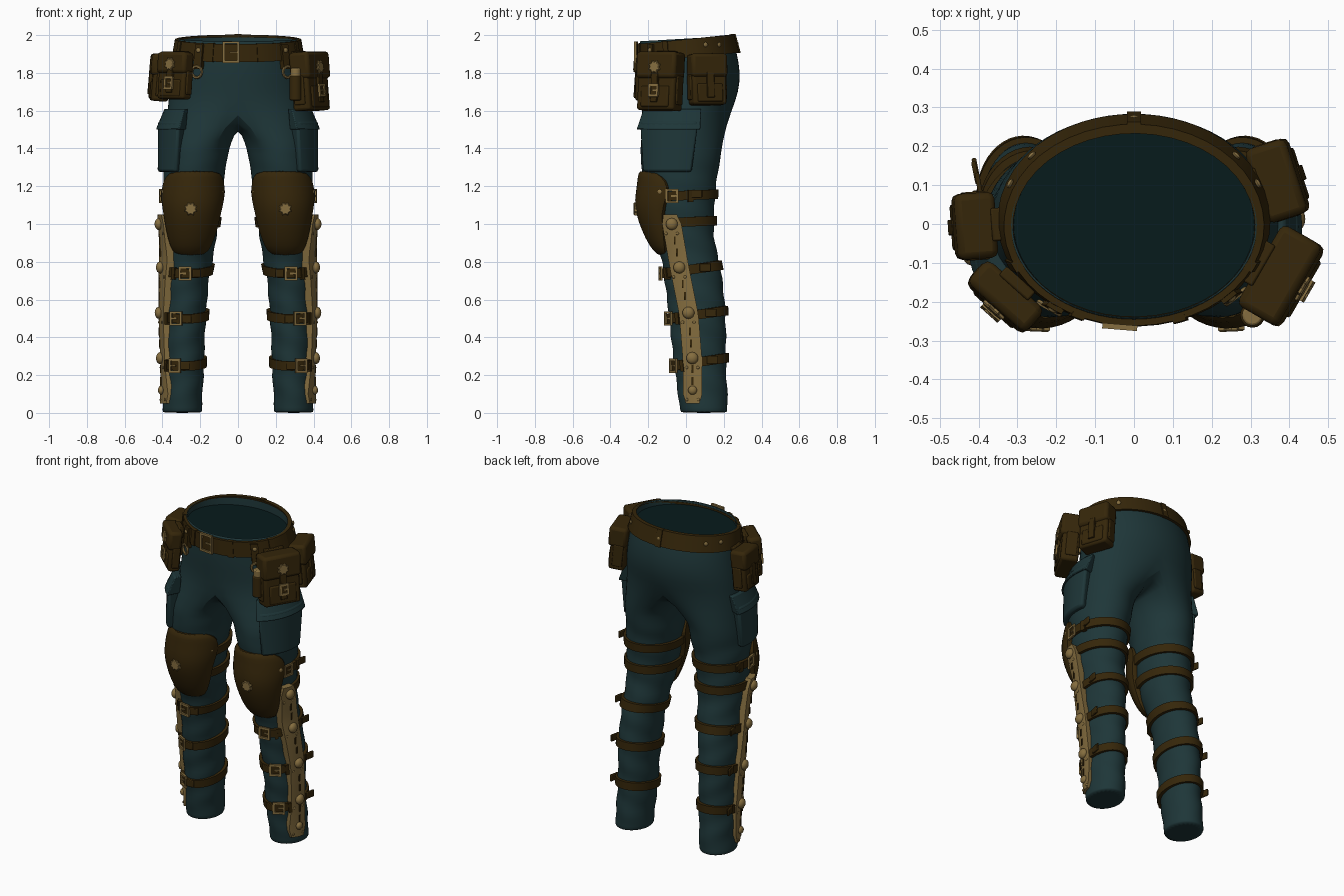
import bpy, bmesh
from math import sin, cos, pi, radians, atan2, sqrt
from mathutils import Matrix, Vector

cube = bpy.data.objects.get("Cube")
if cube:
    bpy.data.objects.remove(cube, do_unlink=True)


def material(name, rgb):
    m = bpy.data.materials.new(name)
    m.use_nodes = True
    m.diffuse_color = (*rgb, 1)
    m.node_tree.nodes["Principled BSDF"].inputs["Base Color"].default_value = (*rgb, 1)
    return m


CLOTH = material("teal cloth", (0.013, 0.037, 0.040))
LINING = material("dark teal lining", (0.002, 0.0105, 0.0115))
LEATHER = material("brown leather", (0.036, 0.0195, 0.003))
BRASS = material("aged brass", (0.235, 0.155, 0.05))

# Cross-sections: height, outer x, inner x, front y, back y
LEG = [(0, .4, .19, -.03, .22), (.12, .395, .185, -.045, .22), (.25, .39, .18, -.065, .212),
       (.4, .392, .175, -.08, .213), (.55, .392, .165, -.095, .21), (.7, .388, .155, -.115, .195),
       (.82, .382, .13, -.13, .172), (.92, .382, .115, -.17, .15), (1.05, .39, .1, -.21, .15),
       (1.2, .395, .08, -.225, .16), (1.32, .395, .06, -.24, .18), (1.42, .39, .04, -.245, .195),
       (1.6, .375, .02, -.24, .24)]
HIP = [(1.6, .375, -.375, -.235, .245), (1.7, .365, -.365, -.24, .28),
       (1.8, .35, -.35, -.25, .29), (1.9, .335, -.335, -.25, .272),
       (1.983, .32, -.32, -.247, .243)]


def section(table, z):
    """Centre and radii of the oval at height z."""
    z = min(max(z, table[0][0]), table[-1][0])
    for a, b in zip(table, table[1:]):
        if z <= b[0]:
            k = (z - a[0]) / (b[0] - a[0])
            o, i, f, r = [p + (q - p) * k for p, q in zip(a[1:], b[1:])]
            return (o + i) / 2, (f + r) / 2, (o - i) / 2, (r - f) / 2


def surf(table, z, deg, off=0):
    cx, cy, rx, ry = section(table, z)
    t = radians(deg)
    return Vector((cx + (rx + off) * cos(t), cy + (ry + off) * sin(t), z))


def place(at, deg, lean=0):
    """Local x = sideways, y = up, z = outward along the given heading."""
    a = radians(deg)
    m = Matrix(((-sin(a), 0, cos(a)), (cos(a), 0, sin(a)), (0, 1, 0))).to_4x4()
    return Matrix.Translation(at) @ m @ Matrix.Rotation(radians(lean), 4, 'X')


def on(table, z, deg, off=0):
    """Placement on the surface of an oval, facing along its normal."""
    _, _, rx, ry = section(table, z)
    t = radians(deg)
    return place(surf(table, z, deg, off), atan2(sin(t) / ry, cos(t) / rx) * 180 / pi)


def finish(name, bm, mat, mirror=False, bevel=0, sub=0):
    bmesh.ops.recalc_face_normals(bm, faces=bm.faces)
    me = bpy.data.meshes.new(name)
    bm.to_mesh(me)
    bm.free()
    me.materials.append(mat)
    ob = bpy.data.objects.new(name, me)
    bpy.context.collection.objects.link(ob)
    bpy.ops.object.select_all(action='DESELECT')
    ob.select_set(True)
    bpy.context.view_layer.objects.active = ob
    bpy.ops.object.shade_smooth_by_angle(angle=radians(40))
    if bevel:
        b = ob.modifiers.new("Bevel", 'BEVEL')
        b.width, b.segments = bevel, 2
    if mirror:
        ob.modifiers.new("Mirror", 'MIRROR')
    if sub:
        ob.modifiers.new("Subdivision", 'SUBSURF').levels = sub
        ob.modifiers["Subdivision"].render_levels = sub


def bridge(bm, a, b, closed=True):
    n = len(a)
    for i in range(n if closed else n - 1):
        j = (i + 1) % n
        bm.faces.new((a[i], a[j], b[j], b[i]))


def loft(name, loops, mat, cyclic=False, **kw):
    bm = bmesh.new()
    vs = [[bm.verts.new(p) for p in l] for l in loops]
    for a, b in zip(vs, vs[1:]):
        bridge(bm, a, b)
    if cyclic:
        bridge(bm, vs[-1], vs[0])
    else:
        bm.faces.new(vs[0])
        bm.faces.new(vs[-1])
    finish(name, bm, mat, **kw)


def wrap(name, table, z, h, a0, a1, o0, o1, mat=LEATHER, tilt=0, flare=0, **kw):
    """Band hugging an oval between two angles; flare pushes its lower edge out."""
    loops = []
    n = max(2, round((a1 - a0) / 8))
    for i in range(n + 1):
        a = a0 + (a1 - a0) * i / n
        c = z + tilt * sin(radians(a))
        loops.append([surf(table, c + s * h / 2, a, o)
                      for s, o in ((-1, o0), (-1, o1 + flare), (1, o1), (1, o0))])
    loft(name, loops, mat, **kw)


def box(name, m, size, mat=LEATHER, bevel=.004, **kw):
    bm = bmesh.new()
    bmesh.ops.create_cube(bm, size=1, matrix=m @ Matrix.Diagonal((*size, 1)))
    finish(name, bm, mat, bevel=bevel, **kw)


def stud(name, m, r, flat=.5, **kw):
    bm = bmesh.new()
    bmesh.ops.create_uvsphere(bm, u_segments=14, v_segments=8, radius=r,
                              matrix=m @ Matrix.Diagonal((1, 1, flat, 1)))
    finish(name, bm, BRASS, **kw)


def buckle(name, m, w, h, b=.012, d=.008, **kw):
    """Rectangular frame with a prong."""
    loops = []
    for sx, sy in ((-1, -1), (1, -1), (1, 1), (-1, 1)):
        loops.append([m @ Vector((sx * (w / 2 - e), sy * (h / 2 - e), z))
                      for e, z in ((0, -.004), (b, -.004), (b, d), (0, d))])
    loft(name, loops, BRASS, cyclic=True, **kw)
    box(name + "_prong", m @ Matrix.Translation((w * .2, 0, d * .5)), (w * .55, b * .7, b * .6),
        BRASS, 0, **kw)


def rosette(name, m, r, **kw):
    """Flat eight-pointed star plate."""
    ring = [(r * (1 if i % 2 else .74), i * pi / 8) for i in range(16)]
    loft(name, [[m @ Vector((q * s * cos(a), q * s * sin(a), z)) for q, a in ring]
                for z, s in ((-.014, 1), (.002, 1), (.006, .85))], BRASS, **kw)


def d_ring(name, m, R, r):
    loft(name, [[m @ Vector(((R + r * cos(v)) * cos(u), (R + r * cos(v)) * sin(u), r * sin(v)))
                 for v in [k * pi / 3 for k in range(6)]]
                for u in [k * pi / 8 for k in range(16)]], BRASS, cyclic=True)


# Trousers: one half, leg rings joined to hip arcs along the crotch seam
bm = bmesh.new()
rings = []
for z in [0, .008] + [1.42 * k / 29 for k in range(1, 30)]:
    ring = []
    for j in range(24):
        a = -120 + 15 * j
        fold = .006 * sin(z * 42 + 2 * radians(a)) * (1 if .08 < z < 1.3 else .2)
        ring.append(bm.verts.new(surf(LEG, z, a, fold)))
    rings.append(ring)
hip = []
for z, rx, _, f, b in HIP + [(1.986, .313, 0, -.242, .237), (1.92, .311, 0, -.24, .235)]:
    arc = []
    for j in range(17):
        t = -pi / 2 + pi * j / 16
        y = (f + b) / 2 + (b - f) / 2 * sin(t)
        arc.append(bm.verts.new((rx * cos(t), y, z + (.06 * y if z > 1.95 else 0))))
    hip.append(arc)
f, b = HIP[0][3:]
seam = [bm.verts.new((0, b + (f - b) * k / 8, 1.6 - .08 * sin(pi * k / 8))) for k in range(1, 8)]
rings.append(hip[0] + seam)
bm.faces.new(rings[0])
for p, q in zip(rings, rings[1:]):
    bridge(bm, p, q)
for p, q in zip(hip, hip[1:]):
    bridge(bm, p, q, closed=False)
finish("trousers", bm, CLOTH, mirror=True, sub=1)

# Dark panel closing the waist
loft("waist_lining", [[(.313 * cos(k * pi / 24), .24 * sin(k * pi / 24) - .002, z)
                       for k in range(48)] for z in (1.93, 1.942)], LINING)

# Cargo pockets
wrap("cargo_pocket", LEG, 1.41, .27, -60, 16, -.03, .044, CLOTH, flare=-.014, mirror=True, bevel=.014)
wrap("cargo_flap", LEG, 1.555, .11, -63, 19, -.03, .014, CLOTH, flare=.038, mirror=True, bevel=.006)

# Knee pads: domed shells
loops = []
for z, half, off in ((.83, 38, .012), (.88, 50, .04), (.97, 60, .052), (1.06, 64, .058),
                     (1.13, 72, .056), (1.2, 76, .038), (1.25, 66, .026), (1.285, 46, .014)):
    span = [-91 + half * (i / 5 - 1) for i in range(11)]
    outer = [surf(LEG, z, a, off * (1 - .45 * abs((a + 91) / half) ** 3)) for a in span]
    loops.append(outer + [surf(LEG, z, a, -.012) for a in reversed(span)])
loft("knee_pad", loops, LEATHER, mirror=True, sub=1)
rosette("knee_rosette", on(LEG, 1.08, -88, .058), .037, mirror=True)
for a in (-30, -148):
    stud("knee_pad_stud", on(LEG, 1.17, a, .026), .014, mirror=True)

# Leg straps with buckles, keepers and loose ends
for z, a0, a1, at in ((1.15, -35, 215, -12), (1.01, -35, 215, None), (.76, 0, 360, -84),
                      (.52, 0, 360, -68), (.27, 0, 360, -66)):
    tilt = .022 if z < 1 else .008
    wrap("leg_strap", LEG, z, .05, a0, a1, -.012, .015, tilt=tilt, mirror=True)
    if at:
        zz = z + tilt * sin(radians(at))
        buckle("strap_buckle", on(LEG, zz, at, .014), .07, .075, mirror=True)
        wrap("strap_keeper", LEG, zz, .062, at + 24, at + 32, -.01, .022, mirror=True)
        box("strap_tip", on(LEG, zz, at - 26, .016), (.05, .044, .012), mirror=True)
        box("strap_loose_end", on(LEG, z + .01, 24, .028) @ Matrix.Rotation(radians(-30), 4, 'Y'),
            (.06, .042, .012), mirror=True)

# Side braces: long plates, domes and slots
BRACE = [(.05, .035), (.27, .035), (.52, .015), (.77, -.035), (1.05, -.084)]


def brace_y(z):
    for (p, y0), (q, y1) in zip(BRACE, BRACE[1:]):
        if z <= q:
            return y0 + (y1 - y0) * (z - p) / (q - p)


def side(z, y, off):
    """Point beside the leg; the plate stands further off towards the knee."""
    cx, cy, rx, ry = section(LEG, z)
    reach = off + .028 * min(z, .8)
    return Vector((cx + rx * sqrt(max(0, 1 - ((y - cy) / ry) ** 2)) + reach, y, z))


loops = []
for i in range(21):
    z = .05 + i * .05
    y = brace_y(z)
    w = .036 if i in (0, 20) else .051
    loops.append([side(z, y + s * w, o) for s, o in
                  ((-1, -.028), (-1, .014), (0, .017), (1, .014), (1, -.028))])
loft("side_brace", loops, BRASS, mirror=True)
for i, z in enumerate((.12, .29, .53, .77, 1.0)):
    y = brace_y(z)
    stud("brace_dome", place(side(z, y, .017), 0), .032 if i else .024, .7, mirror=True)
    for s in (-1, 1):
        stud("brace_rivet", place(side(z - .05, y + s * .03, .014), 0), .008, mirror=True)
for z in (.2, .4, .65, .88):
    for s in (-.032, .032):
        box("brace_slot", place(side(z + s, brace_y(z + s), .018), 0), (.01, .042, .006),
            bevel=0, mirror=True)

# Belt, buckle, keepers and hangers
wrap("belt", HIP, 1.93, .095, 0, 360, -.01, .014, tilt=.025)
buckle("belt_buckle", on(HIP, 1.91, -96, .014), .09, .115, .013, .01)
for a in (-115, -70, -25, 90, 205):
    wrap("belt_keeper", HIP, 1.93 + .025 * sin(radians(a)), .1, a - 3, a + 3, -.006, .02)
for a in (-126, -45):
    wrap("belt_hanger", HIP, 1.885, .13, a - 4, a + 4, -.01, .026)
    stud("hanger_stud", on(HIP, 1.92, a, .026), .013)
    d_ring("hanger_ring", on(HIP, 1.805, a, .022), .03, .008)
for a in (90, 40, 140, 22, 158):
    stud("belt_stud", on(HIP, 1.95, a, .018), .013)


# Pouches: body, lid, panel, closing strap
def pouch(name, x, y, z, deg, w, h, d, emblem):
    m = place((x, y, z), deg, -5)

    def part(n, px, py, pz, size, bevel):
        box(name + n, m @ Matrix.Translation((px, py, pz)), size, bevel=bevel)
    part("_body", 0, 0, 0, (w * .94, h, d * .86), .014)
    part("_lid", 0, h * .27, .006, (w, h * .46, d), .018)
    part("_panel", 0, -h * .27, d * .4, (w * .7, h * .36, d * .2), .008)
    part("_closing_strap", 0, -h * .12, d * .5, (.04, h * .5, .018), .003)
    part("_belt_tab", 0, h * .4, -d * .45, (w * .5, h * .26, .03), .005)
    for s in (-1, 1):
        part("_side_gusset", s * w * .46, -h * .15, -.005, (.02, h * .5, d * .55), .006)
    if emblem:
        rosette(name + "_rosette", m @ Matrix.Translation((0, h * .23, d * .5 + .01)), .037)
        buckle(name + "_buckle", m @ Matrix.Translation((0, -h * .17, d * .5 + .008)), .06, .07, .013)


pouch("left_front_pouch", .38, -.135, 1.755, -30, .24, .31, .12, True)
pouch("left_back_pouch", .37, .112, 1.765, 18, .2, .27, .11, False)
pouch("right_side_pouch", -.41, -.005, 1.775, 184, .17, .25, .105, False)
pouch("right_front_pouch", -.332, -.188, 1.785, 228, .2, .25, .08, True)

# Capped vial beside the left front pouch
for name, z, h, r, mat in (("vial_holder", 1.72, .13, .032, LEATHER), ("vial", 1.8, .05, .027, BRASS)):
    bm = bmesh.new()
    bmesh.ops.create_cone(bm, cap_ends=True, segments=16, radius1=r, radius2=r, depth=h,
                          matrix=Matrix.Translation((.305, -.235, z)))
    finish(name, bm, mat, bevel=.006)
